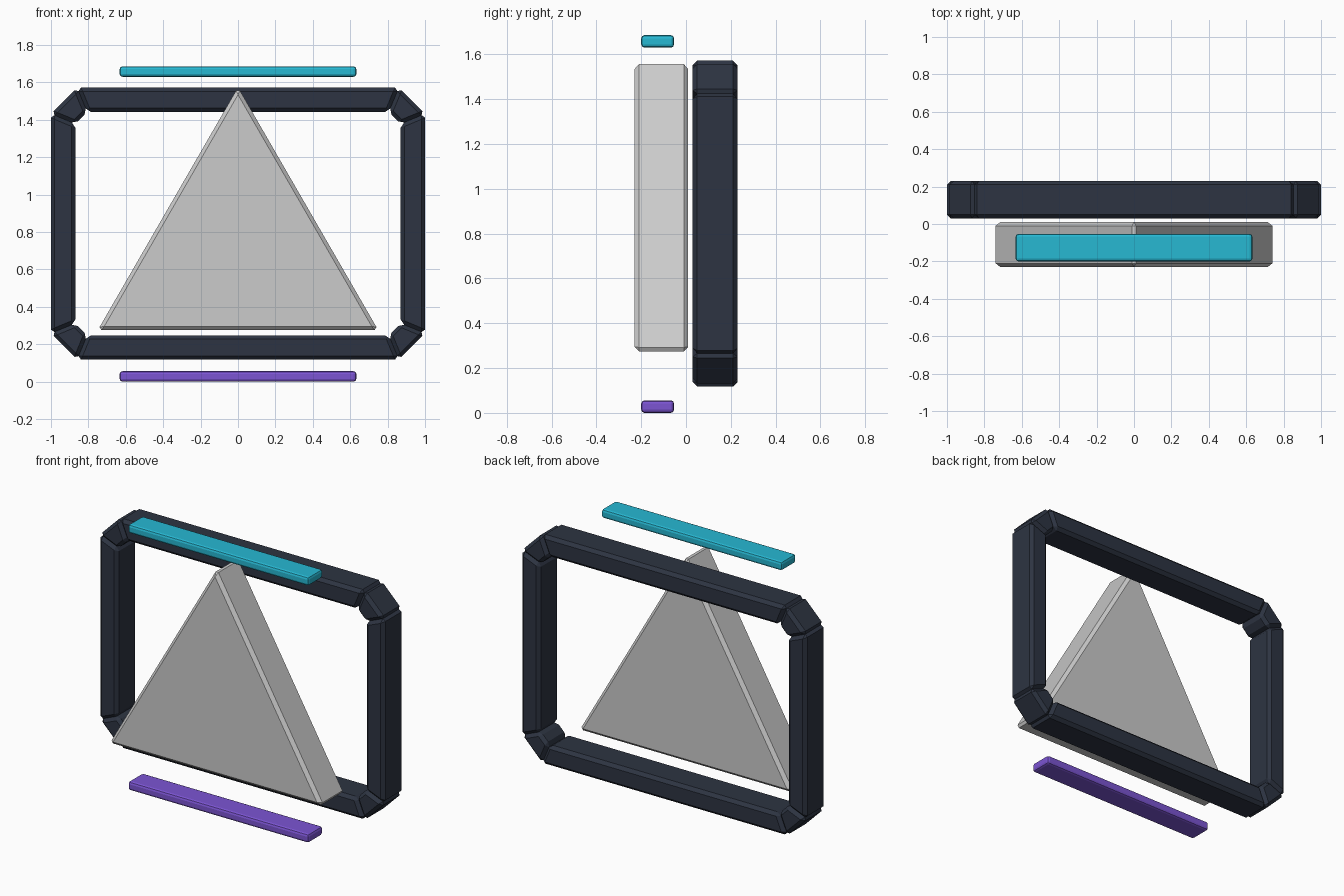
import bpy, bmesh, math

if "Cube" in bpy.data.objects:
    bpy.data.objects.remove(bpy.data.objects["Cube"])


def material(name, rgb):
    m = bpy.data.materials.new(name)
    m.diffuse_color = (*rgb, 1)
    m.use_nodes = True
    m.node_tree.nodes["Principled BSDF"].inputs["Base Color"].default_value = m.diffuse_color
    return m


def prism(name, outline, y0, y1, bevel, mat=None, segments=1):
    """Extrude an XZ outline from y0 to y1 and bevel every edge."""
    bm = bmesh.new()
    face = bm.faces.new([bm.verts.new((x, y0, z)) for x, z in outline])
    ext = bmesh.ops.extrude_face_region(bm, geom=[face])
    for v in ext["geom"]:
        if isinstance(v, bmesh.types.BMVert):
            v.co.y = y1
    bmesh.ops.recalc_face_normals(bm, faces=bm.faces)
    bmesh.ops.bevel(bm, geom=list(bm.edges), offset=bevel, segments=segments,
                    profile=0.5, affect='EDGES')
    me = bpy.data.meshes.new(name)
    bm.to_mesh(me)
    bm.free()
    ob = bpy.data.objects.new(name, me)
    bpy.context.collection.objects.link(ob)
    if mat:
        me.materials.append(mat)
    return ob


dark = material("dark_slate", (0.026, 0.034, 0.054))
cyan = material("cyan", (0.02, 0.48, 0.65))
purple = material("purple", (0.2, 0.09, 0.65))


def octagon(hw, hh, cut, zc=0.845):
    """Rectangle outline with its corners cut off, clockwise from top left."""
    a, b = hw - cut, hh - cut
    return [(x, zc + z) for x, z in ((-a, hh), (a, hh), (hw, b), (hw, -b),
                                     (a, -hh), (-a, -hh), (-hw, -b), (-hw, b))]


# Frame: eight mitred bars between an outer and an inner octagon
width, cut = 0.13, 0.14
outer = octagon(1.0, 0.727, cut)
inner = octagon(1.0 - width, 0.727 - width, cut - width * (2 - math.sqrt(2)))
names = ("top_rail", "top_right_corner", "right_rail", "bottom_right_corner",
         "bottom_rail", "bottom_left_corner", "left_rail", "top_left_corner")
for i, name in enumerate(names):
    j = (i + 1) % 8
    prism("frame_" + name, [outer[i], outer[j], inner[j], inner[i]],
          0.03, 0.23, 0.02, dark)

# Triangle plate: equilateral, side 1.5
base = 0.275
prism("triangle_plate", [(-0.75, base), (0.75, base), (0, base + 0.75 * math.sqrt(3))],
      -0.23, 0.01, 0.02)

# Accent bars above and below
for name, z, mat in (("upper_bar", 1.63, cyan), ("lower_bar", 0.0, purple)):
    prism(name, [(-0.633, z), (0.633, z), (0.633, z + 0.056), (-0.633, z + 0.056)],
          -0.2, -0.053, 0.015, mat, 2)
